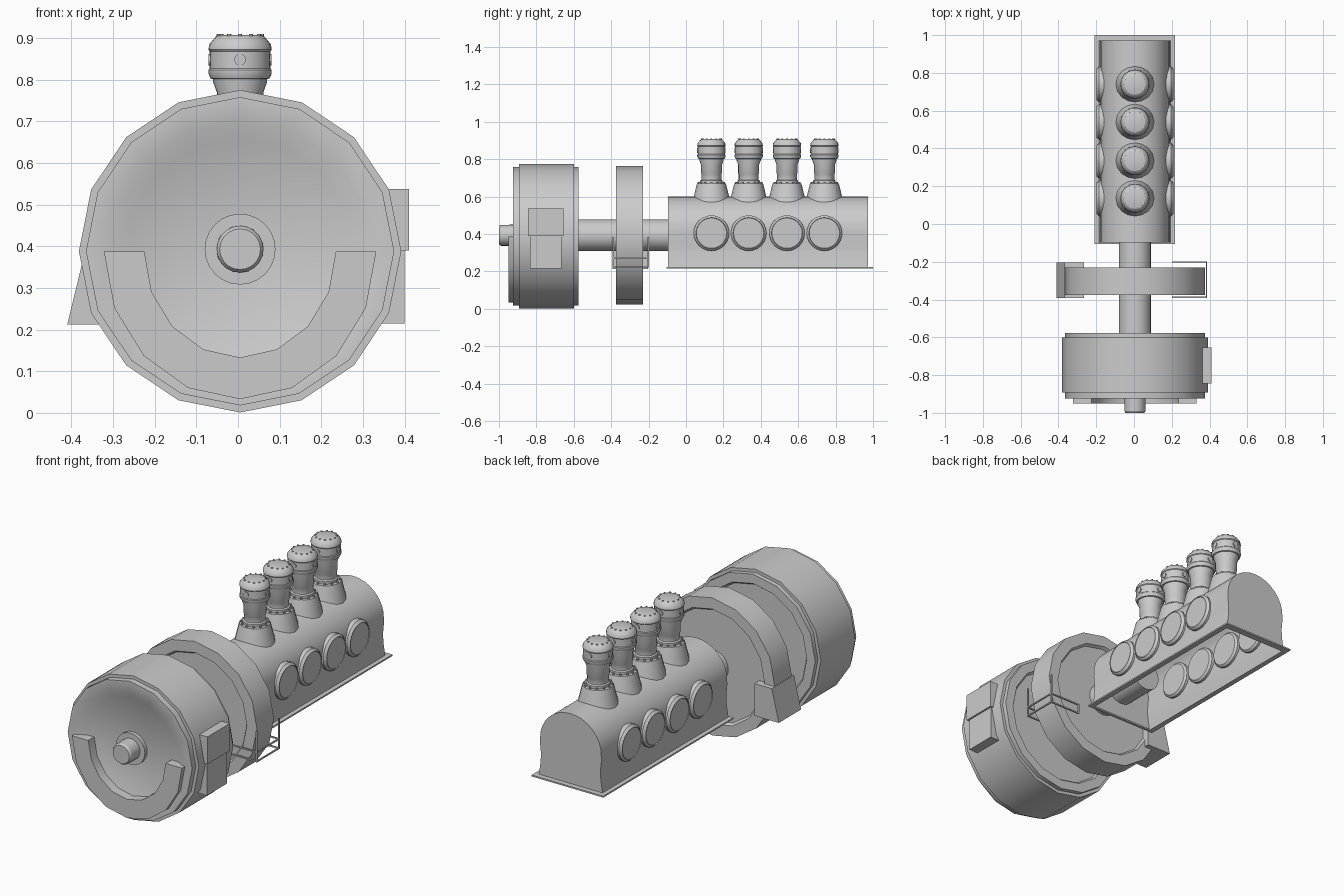
import bpy, bmesh, math
from mathutils import Vector

if "Cube" in bpy.data.objects:
    bpy.data.objects.remove(bpy.data.objects["Cube"])

CX, CZ = 0.005, 0.388          # common shaft axis
PORT_Y = [0.136, 0.335, 0.54, 0.74]


def finish(name, bm, smooth=True, normals=True):
    bmesh.ops.remove_doubles(bm, verts=bm.verts, dist=1e-5)
    if normals:
        bmesh.ops.recalc_face_normals(bm, faces=bm.faces)
    me = bpy.data.meshes.new(name)
    bm.to_mesh(me)
    bm.free()
    ob = bpy.data.objects.new(name, me)
    bpy.context.collection.objects.link(ob)
    if smooth:
        bpy.ops.object.select_all(action='DESELECT')
        bpy.context.view_layer.objects.active = ob
        ob.select_set(True)
        bpy.ops.object.shade_smooth_by_angle(angle=math.radians(32))
    return ob


def lathe(bm, profile, axis, c, n):
    """Spin (radius, height) points round an axis through c."""
    rings = []
    for r, h in profile:
        ring = []
        for i in range(n):
            a = 2 * math.pi * i / n
            u, v = r * math.cos(a), r * math.sin(a)
            p = {'x': (h, u, v), 'y': (u, h, v), 'z': (u, v, h)}[axis]
            ring.append(bm.verts.new(Vector(p) + Vector(c)))
            if r == 0:
                break
        rings.append(ring)
    for a, b in zip(rings, rings[1:]):
        for i in range(n):
            j = (i + 1) % n
            q = [a[i % len(a)], a[j % len(a)], b[j % len(b)], b[i % len(b)]]
            q = list(dict.fromkeys(q))
            if len(q) > 2:
                bm.faces.new(q)


def turned(name, profile, axis, c, n):
    bm = bmesh.new()
    lathe(bm, profile, axis, c, n)
    return finish(name, bm)


def prism(bm, pts, y0, y1):
    """Extrude an xz outline along y."""
    a = [bm.verts.new((x, y0, z)) for x, z in pts]
    b = [bm.verts.new((x, y1, z)) for x, z in pts]
    n = len(pts)
    bm.faces.new(a)
    bm.faces.new(b)
    for i in range(n):
        j = (i + 1) % n
        bm.faces.new((a[i], a[j], b[j], b[i]))


def box(bm, x0, x1, y0, y1, z0, z1):
    prism(bm, [(x0, z0), (x1, z0), (x1, z1), (x0, z1)], y0, y1)


# generator drum with recessed faces
turned("generator_drum", [(0, -.90), (.27, -.90), (.315, -.925), (.37, -.925), (.37, -.893),
                          (.387, -.893), (.387, -.60), (.37, -.60), (.37, -.576), (.32, -.576),
                          (.31, -.59), (0, -.59)], 'y', (CX, 0, CZ), 16)

# raised lower half ring on the drum front
bm = bmesh.new()
arc = [math.pi + math.pi * i / 8 for i in range(9)]
outer = [(CX + .327 * math.cos(a), CZ + .355 * math.sin(a)) for a in arc]
inner = [(CX + .23 * math.cos(a), CZ + .255 * math.sin(a)) for a in reversed(arc)]
prism(bm, outer + inner, -.95, -.90)
finish("front_half_ring", bm)

# shaft, front collar and stub
turned("main_shaft", [(0, -.6), (.085, -.6), (.085, .1), (0, .1)], 'y', (CX, 0, CZ + .005), 24)
turned("front_collar", [(.085, -.9), (.085, -.92), (0, -.92)], 'y', (CX, 0, CZ + .005), 24)
turned("shaft_stub", [(.057, -.9), (.056, -.99), (.049, -1.0), (0, -1.0)], 'y', (CX, 0, CZ + .005), 20)

# flywheel
turned("flywheel", [(0, -.36), (.30, -.36), (.31, -.375), (.37, -.375), (.37, -.23),
                    (.31, -.23), (.30, -.245), (0, -.245)], 'y', (CX, 0, CZ + .005), 16)

# boxes on the right of the drum
bm = bmesh.new()
box(bm, .33, .41, -.845, -.655, .39, .537)
box(bm, .30, .40, -.835, -.665, .215, .39)
finish("drum_terminal_box", bm, False)

# wedge support on the left of the flywheel
bm = bmesh.new()
prism(bm, [(-.41, .212), (-.265, .212), (-.265, .385), (-.368, .385)], -.392, -.203)
finish("flywheel_wedge", bm, False)

# thin open cage on the right of the flywheel
bm = bmesh.new()
t = .007
for z in (.22, .27):
    for y in (-.392, -.205):
        box(bm, .20, .387, y, y + t, z, z + t)
    box(bm, .38, .387, -.392, -.198, z, z + t)
for y in (-.392, -.205):
    for x in (.20, .38):
        box(bm, x, x + t, y, y + t, .22, .385 if x > .3 else .277)
finish("flywheel_cage", bm, False)

# crankcase: arched shell, open underneath
half = [(.19, .22), (.179, .29), (.177, .34), (.183, .40)]
half += [(.183 * math.cos(a), .42 + .18 * math.sin(a))
         for a in [math.pi / 2 * i / 8 for i in range(1, 9)]]
outline = [(CX + x, z) for x, z in half] + [(CX - x, z) for x, z in reversed(half[:-1])]
bm = bmesh.new()
prism(bm, outline, -.097, .972)
bottom = [f for f in bm.faces if all(v.co.z < .221 for v in f.verts)]
bmesh.ops.recalc_face_normals(bm, faces=bm.faces)
bmesh.ops.delete(bm, geom=bottom, context='FACES_ONLY')
finish("crankcase", bm, normals=False)

# flange frame round the crankcase foot
bm = bmesh.new()
for s in (-1, 1):
    a, b = sorted((CX + s * .185, CX + s * .213))
    box(bm, a, b, -.105, 1.0, .216, .224)
box(bm, CX - .185, CX + .185, -.105, -.09, .216, .224)
box(bm, CX - .185, CX + .185, .965, 1.0, .216, .224)
finish("foot_flange", bm, False)

# round inspection ports on both sides
for k, y in enumerate(PORT_Y):
    for side, s in (("right", 1), ("left", -1)):
        turned(f"inspection_port_{side}_{k + 1}",
               [(0, s * .155), (.085, s * .155), (.095, s * .165), (.095, s * .19), (.083, s * .203),
                (.081, s * .199), (0, s * .199)], 'x', (CX, y, .405), 24)

# cylinders: flared base, neck, cap and bolts
for k, y in enumerate(PORT_Y):
    c = (CX, y, 0)
    turned(f"cylinder_base_{k + 1}", [(.105, .555), (.098, .585), (.081, .655), (.077, .67), (.05, .672)],
           'z', c, 16)
    turned(f"cylinder_neck_{k + 1}", [(.06, .66), (.06, .685), (.053, .69), (.053, .72), (.056, .725),
                                      (.056, .77), (.065, .795), (.065, .81)], 'z', c, 24)
    turned(f"cylinder_cap_{k + 1}", [(.06, .80), (.071, .803), (.076, .815), (.076, .823), (.073, .827),
                                     (.073, .868), (.076, .872), (.074, .885), (.058, .904), (.05, .907),
                                     (0, .907)], 'z', c, 24)
    bm = bmesh.new()
    for i in range(12):
        a = 2 * math.pi * i / 12
        for r, z0, z1, w in ((.052, .90, .91, .005), (.068, .665, .679, .006)):
            lathe(bm, [(w, z0), (w, z1), (0, z1)], 'z',
                  (CX + r * math.cos(a), y + r * math.sin(a), 0), 6)
    for s in (-1, 1):
        lathe(bm, [(.014, s * .07), (.014, s * .076), (0, s * .076)], 'x', (CX, y, .848), 12)
        lathe(bm, [(.014, s * .07), (.014, s * .076), (0, s * .076)], 'y', (CX, y, .848), 12)
    finish(f"cylinder_bolts_{k + 1}", bm)
